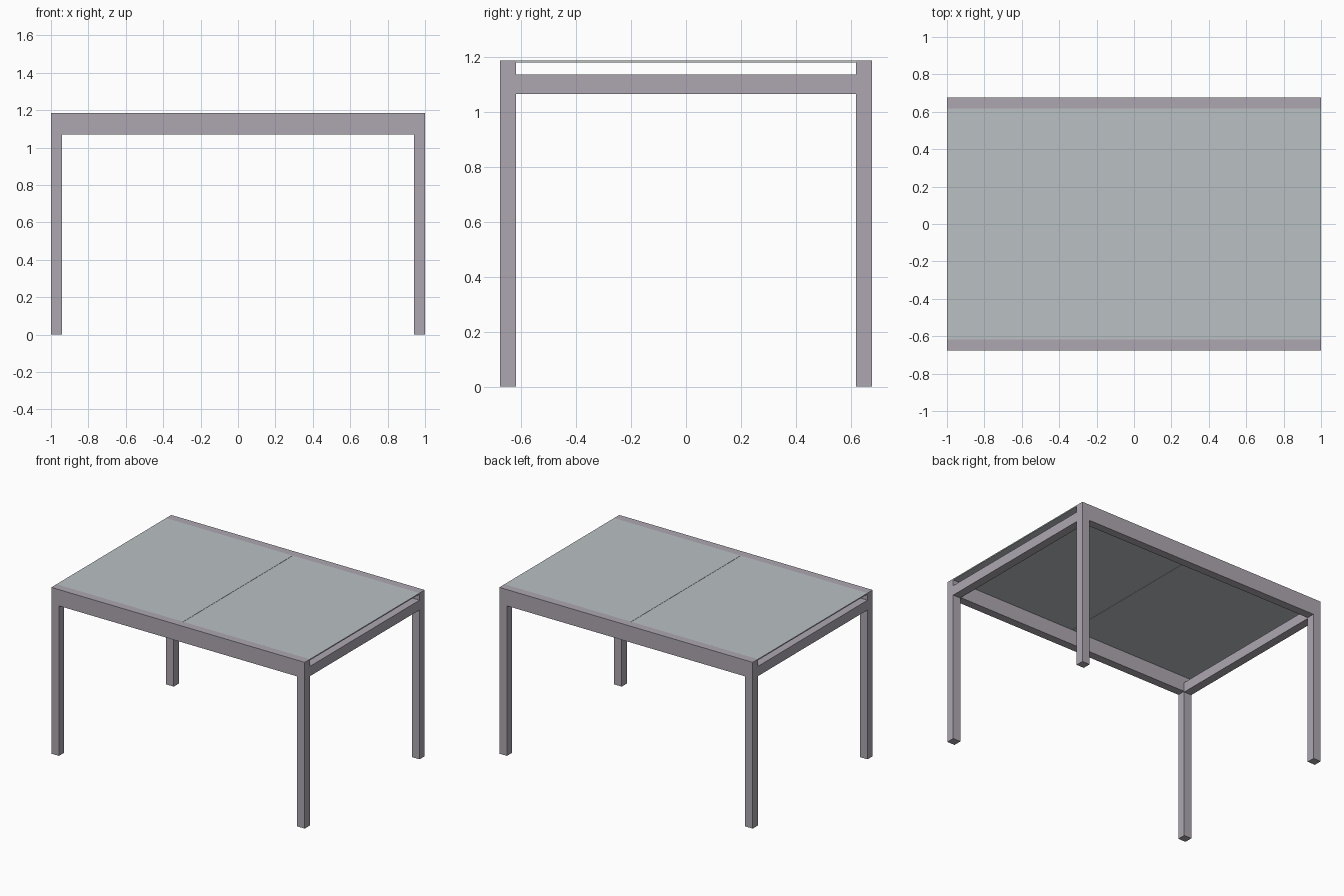
import bpy

if "Cube" in bpy.data.objects:
    bpy.data.objects.remove(bpy.data.objects["Cube"])


def material(name, rgb):
    m = bpy.data.materials.new(name)
    m.diffuse_color = (*rgb, 1)
    m.use_nodes = True
    m.node_tree.nodes["Principled BSDF"].inputs["Base Color"].default_value = m.diffuse_color
    return m


FRAME = material("frame_metal", (0.42, 0.39, 0.44))
GLASS = material("frosted_glass", (0.49, 0.53, 0.54))


def box(name, x, y, z, mat):
    """Box from (min, max) pairs on each axis."""
    centre = [(a + b) / 2 for a, b in (x, y, z)]
    bpy.ops.mesh.primitive_cube_add(size=1, location=centre)
    ob = bpy.context.object
    ob.name = name
    ob.scale = [b - a for a, b in (x, y, z)]
    bpy.ops.object.transform_apply(location=False, rotation=False, scale=True)
    ob.data.materials.append(mat)
    return ob


def span(side, inner, outer):
    return tuple(sorted((side * inner, side * outer)))


X, Y, H = 1.0, 0.676, 1.186      # half length, half depth, height
LX, LY = 0.94, 0.618             # inner faces of the legs
RAIL_Z = 1.07                    # underside of the long rails

for sy, fb in ((-1, "front"), (1, "back")):
    # long side rail
    box(fb + "_rail", (-X, X), span(sy, LY, Y), (RAIL_Z, H), FRAME)
    # legs under the rail ends
    for sx, lr in ((-1, "left"), (1, "right")):
        box(f"{fb}_{lr}_leg", span(sx, LX, X), span(sy, LY, Y), (0, RAIL_Z), FRAME)

for sx, lr in ((-1, "left"), (1, "right")):
    # lower end beam, leaving a slot beneath the top
    box(lr + "_end_beam", span(sx, LX, X), (-LY, LY), (1.065, 1.135), FRAME)
    # half of the split table top
    box(lr + "_top_panel", span(sx, 0.001, X), (-LY, LY), (1.178, H), GLASS)
